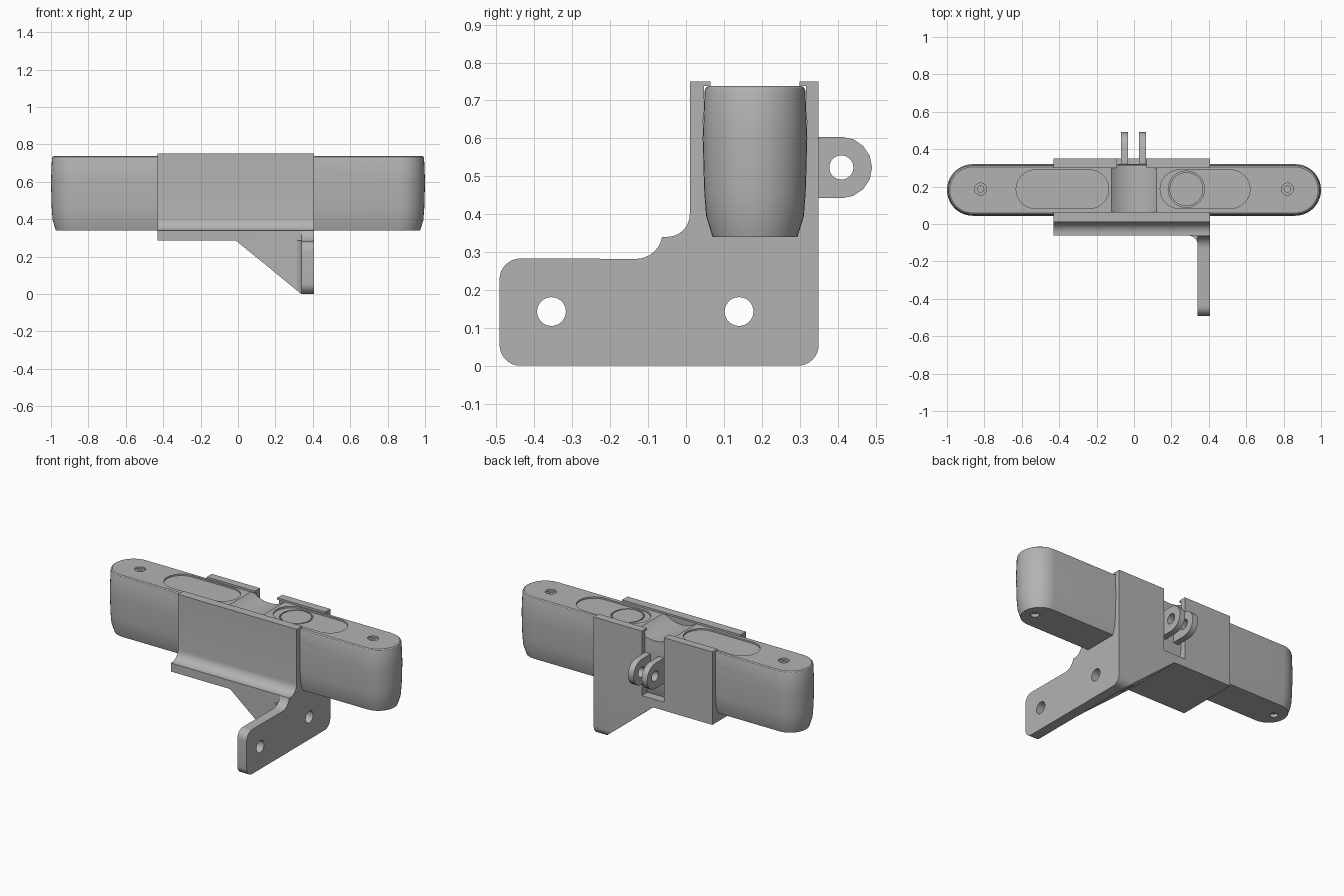
import bpy, bmesh, math
from mathutils import Vector

old = bpy.data.objects.get("Cube")
if old:
    bpy.data.objects.remove(old, do_unlink=True)

GREY = (0.45, 0.45, 0.45, 1)
mat = bpy.data.materials.new("plain grey")
mat.use_nodes = True
mat.diffuse_color = GREY
mat.node_tree.nodes["Principled BSDF"].inputs["Base Color"].default_value = GREY

MID_Y = 0.182      # centre line of the handset
TOP_Z = 0.738      # top of the handset


def finish(name, bm):
    bmesh.ops.recalc_face_normals(bm, faces=bm.faces)
    mesh = bpy.data.meshes.new(name)
    bm.to_mesh(mesh)
    bm.free()
    ob = bpy.data.objects.new(name, mesh)
    bpy.context.collection.objects.link(ob)
    mesh.materials.append(mat)
    return ob


def loft(name, rings):
    """Skin a list of equal-length point rings and cap both ends."""
    bm = bmesh.new()
    loops = [[bm.verts.new(p) for p in ring] for ring in rings]
    n = len(loops[0])
    for a, b in zip(loops, loops[1:]):
        for i in range(n):
            j = (i + 1) % n
            bm.faces.new((a[i], a[j], b[j], b[i]))
    bm.faces.new(loops[0])
    bm.faces.new(loops[-1])
    return finish(name, bm)


def extrude(name, pts, axis, lo, hi):
    """Extrude a 2D outline along axis; pts are the other two coordinates in order."""
    def place(p, t):
        q = list(p)
        q.insert("xyz".index(axis), t)
        return Vector(q)
    return loft(name, [[place(p, t) for p in pts] for t in (lo, hi)])


def arc(cx, cy, r, start, end, n=8):
    angles = [math.radians(start + (end - start) * i / n) for i in range(n + 1)]
    return [(cx + r * math.cos(a), cy + r * math.sin(a)) for a in angles]


def circle(cx, cy, r, n=32):
    return arc(cx, cy, r, 0, 360, n)[:-1]


def stadium(x0, x1, cy, r, n=20):
    return arc(x1 - r, cy, r, -90, 90, n) + arc(x0 + r, cy, r, 90, 270, n)


def boolean(ob, other, op="DIFFERENCE"):
    mod = ob.modifiers.new("boolean", "BOOLEAN")
    mod.operation = op
    mod.solver = "EXACT"
    mod.object = other
    select(ob)
    bpy.ops.object.modifier_apply(modifier=mod.name)
    bpy.data.objects.remove(other, do_unlink=True)


def select(ob):
    bpy.ops.object.select_all(action="DESELECT")
    ob.select_set(True)
    bpy.context.view_layer.objects.active = ob


def smooth(ob, degrees=30):
    select(ob)
    bpy.ops.object.shade_smooth_by_angle(angle=math.radians(degrees))


# Handset: rounded bar with tapered foot
sections = [(0.34, 0.112), (0.395, 0.129), (0.46, 0.134), (0.6, 0.138),
            (0.725, 0.133), (0.733, 0.13), (TOP_Z, 0.123)]
handset = loft("handset_body", [
    [(x, y, z) for x, y in stadium(-0.862 - r, 0.862 + r, MID_Y, r)] for z, r in sections])

# Recessed oval pads on top
for x0, x1 in ((-0.63, -0.135), (0.14, 0.62)):
    boolean(handset, extrude("pad_cut", stadium(x0, x1, MID_Y + 0.004, 0.103), "z", TOP_Z - 0.01, 0.8))

# Round button groove inside the right-hand pad
ring = extrude("ring_cut", circle(0.28, 0.186, 0.097), "z", TOP_Z - 0.02, 0.8)
boolean(ring, extrude("ring_core", circle(0.28, 0.186, 0.09), "z", 0.6, 0.9))
boolean(handset, ring)

# Saddle dip in the middle
boolean(handset, extrude("saddle_cut", circle(0, 0.875, 0.182, 64), "y", -0.1, 0.5))

# Screw wells near both ends
for side in (-1, 1):
    x = side * 0.82
    boolean(handset, extrude("well_cut", circle(x, 0.187, 0.032, 24), "z", TOP_Z - 0.012, 0.8))
    boolean(handset, extrude("screw_cut", circle(x, 0.187, 0.017, 16), "z", TOP_Z - 0.04, 0.8))
    boolean(handset, extrude("foot_cut", circle(side * 0.9, MID_Y, 0.025, 16), "z", 0.3, 0.36))
smooth(handset)

# Cradle: channel around the handset with a stepped ledge and lower block
half = [(r, z) for z, r in sections[:4]] + [(0.134, 0.738), (0.117, 0.738), (0.117, 0.75)]
channel = [(MID_Y - r, z) for r, z in reversed(half)] + [(MID_Y + r, z) for r, z in half]
outer = ([(0.35, 0.75)] + arc(0.295, 0.055, 0.055, 0, -90) + [(-0.062, 0), (-0.062, 0.34)]
         + arc(-0.05, 0.4, 0.06, -90, 0) + [(0.01, 0.75)])
bracket = extrude("cradle_bracket", outer + channel, "x", -0.43, 0.405)

# Slope the lower block into a gusset
boolean(bracket, extrude("slope_cut", [(-0.6, -0.1), (0.459, -0.1), (0.338, 0), (-0.012, 0.286),
                                       (-0.6, 0.286)], "y", -0.3, 0.6))

# Slot in the back wall for the hinge
boolean(bracket, extrude("slot_cut", [(-0.09, 0.34), (0.066, 0.34), (0.066, 0.9), (-0.09, 0.9)],
                         "y", 0.25, 0.5))

# Mounting plate with rounded corners
plate = extrude("mounting_plate",
                arc(-0.437, 0.055, 0.055, 270, 180) + arc(-0.437, 0.228, 0.055, 180, 90)
                + arc(-0.132, 0.352, 0.07, -90, -10) + [(-0.05, 0.34), (0.35, 0.34)]
                + arc(0.295, 0.055, 0.055, 0, -90), "x", 0.34, 0.405)
boolean(bracket, plate, "UNION")

# Inside fillet between ledge and plate
fillet = extrude("ledge_fillet", [(0.345, -0.055)] + [(0.29, -0.055)]
                 + arc(0.29, -0.112, 0.05, 90, 0) + [(0.345, -0.112)], "z", 0, 0.285)
boolean(fillet, extrude("fillet_cut", [(0.2, -0.1), (0.338, -0.1), (0.338, 0), (0.2, 0.113)],
                        "y", -0.3, 0.1))
boolean(bracket, fillet, "UNION")

# Bolt holes
for y in (-0.355, 0.14):
    boolean(bracket, extrude("bolt_cut", circle(y, 0.143, 0.038), "x", -0.3, 0.6))
smooth(bracket)

# Pair of hinge lugs on the back
for name, x0 in (("hinge_lug_right", -0.07), ("hinge_lug_left", 0.026)):
    lug = extrude(name, [(0.3, 0.442)] + arc(0.41, 0.523, 0.081, -90, 90, 8) + [(0.3, 0.604)],
                  "x", x0, x0 + 0.039)
    boolean(lug, extrude("pin_cut", circle(0.41, 0.523, 0.032, 20), "x", -0.3, 0.3))
    smooth(lug)
